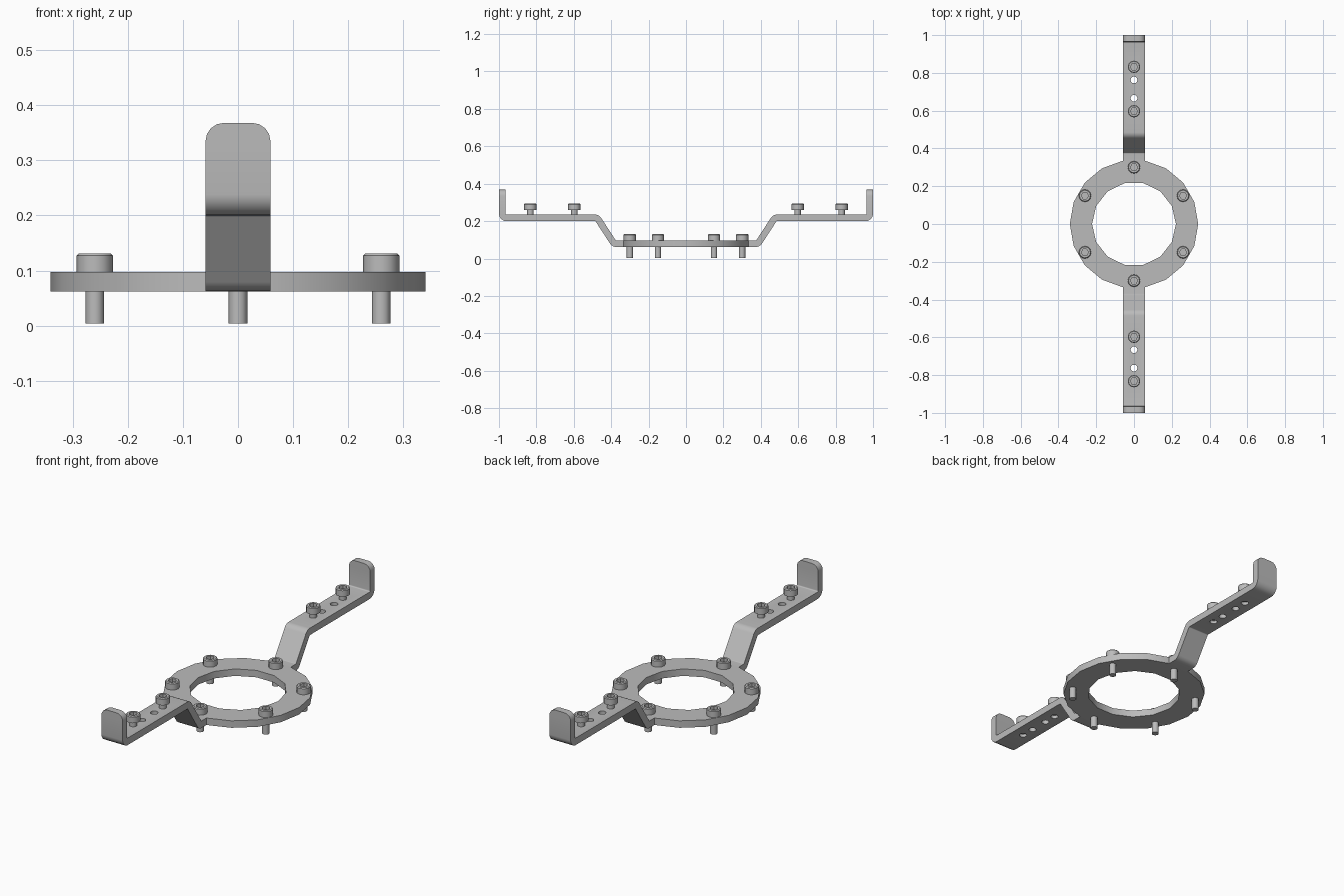
import bpy, bmesh, math
from mathutils import Vector

cube = bpy.data.objects.get("Cube")
if cube:
    bpy.data.objects.remove(cube, do_unlink=True)

metal = bpy.data.materials.new("grey_metal")
metal.use_nodes = True
GREY = (0.5, 0.5, 0.5, 1)
metal.diffuse_color = GREY
metal.node_tree.nodes["Principled BSDF"].inputs["Base Color"].default_value = GREY

THICK = 0.035
RING_BASE, RING_TOP = 0.062, 0.097
ARM_TOP = 0.235
HALF_W = 0.059


def make_object(name, bm):
    bmesh.ops.recalc_face_normals(bm, faces=bm.faces)
    mesh = bpy.data.meshes.new(name)
    bm.to_mesh(mesh)
    bm.free()
    mesh.materials.append(metal)
    obj = bpy.data.objects.new(name, mesh)
    bpy.context.collection.objects.link(obj)
    return obj


def activate(obj):
    bpy.ops.object.select_all(action='DESELECT')
    obj.select_set(True)
    bpy.context.view_layer.objects.active = obj


def smooth(obj, angle=32):
    activate(obj)
    bpy.ops.object.shade_smooth_by_angle(angle=math.radians(angle))


def lathe(name, rings, sides, location=(0, 0, 0), closed=False):
    """Revolve (radius, z, is_hexagon) rings; caps the ends unless closed."""
    bm = bmesh.new()
    loops = []
    for r, z, hexagon in rings:
        loop = []
        for i in range(sides):
            a = math.tau * i / sides
            rr = r * math.cos(math.pi / 6) if hexagon and i % 2 else r
            loop.append(bm.verts.new((rr * math.cos(a), rr * math.sin(a), z)))
        loops.append(loop)
    pairs = list(zip(loops, loops[1:]))
    if closed:
        pairs.append((loops[-1], loops[0]))
    else:
        bm.faces.new(loops[0])
        bm.faces.new(loops[-1])
    for low, high in pairs:
        for i in range(sides):
            j = (i + 1) % sides
            bm.faces.new((low[i], low[j], high[j], high[i]))
    obj = make_object(name, bm)
    obj.location = location
    return obj


def cut(obj, cutter):
    mod = obj.modifiers.new("cut", 'BOOLEAN')
    mod.operation = 'DIFFERENCE'
    mod.solver = 'EXACT'
    mod.object = cutter
    activate(obj)
    bpy.ops.object.modifier_apply(modifier=mod.name)
    bpy.data.objects.remove(cutter, do_unlink=True)


def rounded(points, radius, steps=4):
    """Replace every inner corner of a path by an arc."""
    path = [points[0]]
    for before, p, after in zip(points, points[1:], points[2:]):
        a, b = (before - p).normalized(), (after - p).normalized()
        half = a.angle(b) / 2
        centre = p + (a + b).normalized() * radius / math.sin(half)
        reach = radius / math.tan(half)
        start, end = p + a * reach - centre, p + b * reach - centre
        for i in range(steps + 1):
            path.append(centre + start.lerp(end, i / steps).normalized() * radius)
    return path + [points[-1]]


# Central ring with a faceted opening
ring = lathe("ring", [(0.34, RING_BASE, False), (0.34, RING_TOP, False)], 18)
cut(ring, lathe("ring_opening", [(0.222, 0, False), (0.222, 0.2, False)], 14))
smooth(ring)


# Bent strap arm with rounded upright tip and a row of holes
def make_arm(name, side):
    mid = THICK / 2
    corners = [Vector((0, y, z)) for y, z in (
        (0.315, RING_BASE + mid), (0.385, RING_BASE + mid),
        (0.475, ARM_TOP - mid), (1 - mid, ARM_TOP - mid), (1 - mid, 0.335))]
    rows = [(p.y, p.z, HALF_W) for p in rounded(corners, 0.022)]
    corner_r = 0.033
    for i in range(1, 5):
        a = math.pi / 2 * i / 4
        rows.append((1 - mid, 0.335 + corner_r * math.sin(a),
                     HALF_W - corner_r * (1 - math.cos(a))))
    bm = bmesh.new()
    pairs = [[bm.verts.new((s * w, side * y, z)) for s in (-1, 1)] for y, z, w in rows]
    for (a, b), (c, d) in zip(pairs, pairs[1:]):
        bm.faces.new((a, b, d, c))
    arm = make_object(name, bm)
    solid = arm.modifiers.new("thickness", 'SOLIDIFY')
    solid.thickness = THICK
    solid.offset = 0
    solid.use_even_offset = True
    activate(arm)
    bpy.ops.object.modifier_apply(modifier=solid.name)
    for y in (0.597, 0.666, 0.763, 0.832):
        cut(arm, lathe("hole_cutter", [(0.018, 0.15, False), (0.018, 0.28, False)],
                       12, (0, side * y, 0)))
    smooth(arm)


# Socket head screw: shaft, head with small chamfer, hexagonal recess
def make_screw(name, x, y, tip, seat):
    top = seat + 0.034
    screw = lathe(name, [
        (0.017, tip, False), (0.017, seat, False),
        (0.033, seat, False), (0.033, top - 0.004, False), (0.029, top, False),
        (0.019, top, True), (0.019, top - 0.018, True)], 12, (x, y, 0))
    smooth(screw)


for label, side in (("front", -1), ("back", 1)):
    make_arm(label + "_arm", side)
    for place, y in (("inner", 0.597), ("outer", 0.832)):
        make_screw(f"{label}_arm_{place}_screw", 0, side * y, 0.215, 0.26)

for i in range(6):
    angle = math.radians(30 + 60 * i)
    make_screw(f"ring_screw_{i + 1}", 0.3 * math.cos(angle), 0.3 * math.sin(angle),
               0.004, RING_TOP)
